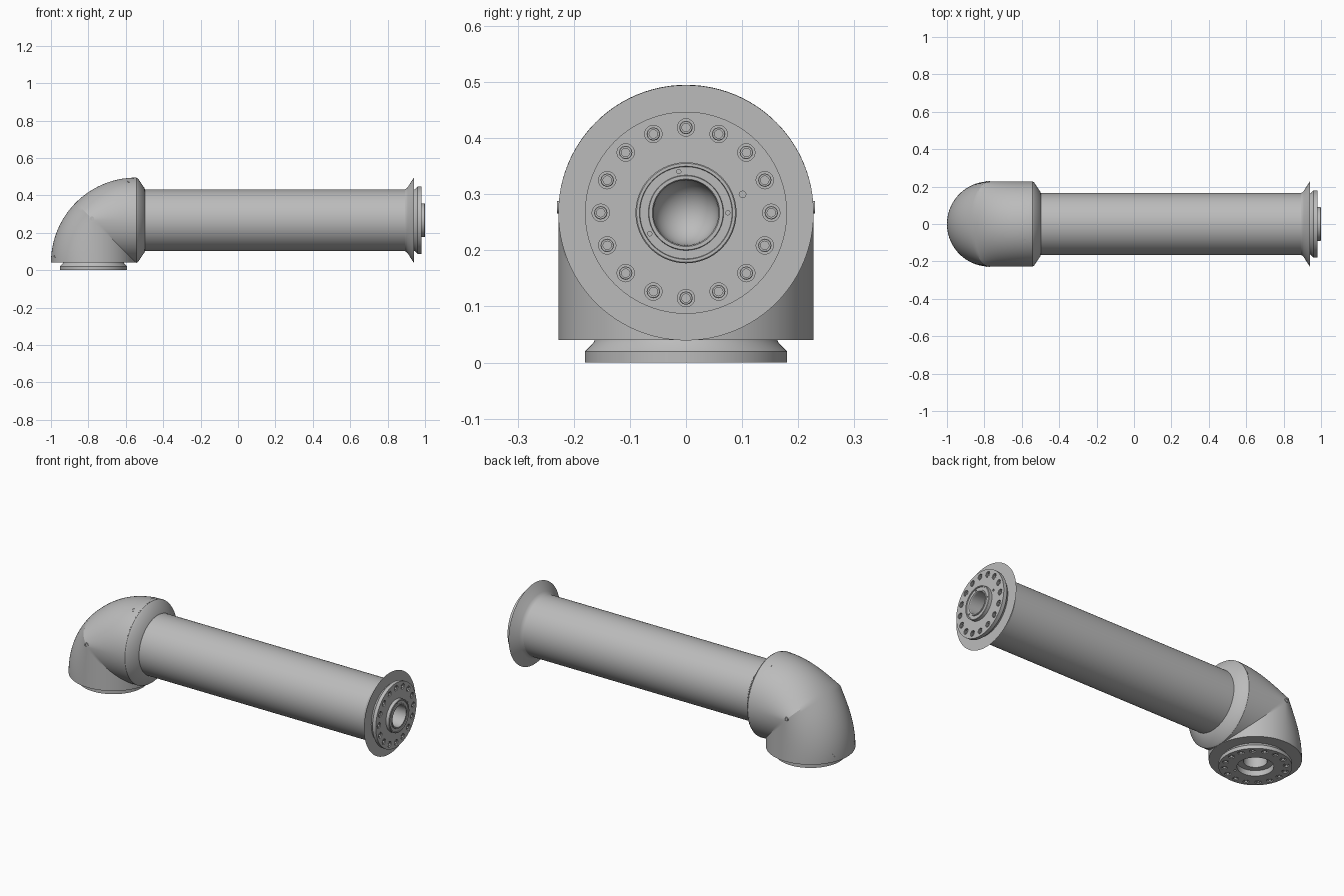
import bpy, bmesh, math
from mathutils import Matrix, Vector

if "Cube" in bpy.data.objects:
    bpy.data.objects.remove(bpy.data.objects["Cube"])

R = 0.2275            # elbow radius
AX = 0.267            # height of the horizontal axis
CX, CZ = -0.545, 0.04 # bend centre of the elbow
VX = CX - R           # x of the vertical axis

grey = bpy.data.materials.new("light_grey")
grey.diffuse_color = (0.5, 0.5, 0.5, 1)
grey.use_nodes = True
grey.node_tree.nodes["Principled BSDF"].inputs["Base Color"].default_value = grey.diffuse_color

ALONG_X = Matrix.Rotation(math.pi / 2, 4, 'Y')     # local z -> +x
DOWN = Matrix.Rotation(math.pi, 4, 'X')            # local z -> -z


def finish(bm, name, mat=Matrix(), fix=True, smooth=True):
    if fix:
        bmesh.ops.recalc_face_normals(bm, faces=bm.faces)
    bm.transform(mat)
    me = bpy.data.meshes.new(name)
    bm.to_mesh(me)
    bm.free()
    me.materials.append(grey)
    ob = bpy.data.objects.new(name, me)
    bpy.context.collection.objects.link(ob)
    if smooth:
        shade(ob)
    return ob


def shade(ob):
    bpy.ops.object.select_all(action='DESELECT')
    ob.select_set(True)
    bpy.context.view_layer.objects.active = ob
    bpy.ops.object.shade_smooth_by_angle(angle=math.radians(25))


def lathe(name, profile, mat=Matrix(), n=96, closed=False):
    """Spin (radius, height) points about local z; outer side keeps outward normals when heights rise."""
    bm = bmesh.new()
    rings = []
    for r, h in profile:
        if r == 0:
            rings.append([bm.verts.new((0, 0, h))] * n)
        else:
            rings.append([bm.verts.new((r * math.cos(2 * math.pi * i / n),
                                        r * math.sin(2 * math.pi * i / n), h)) for i in range(n)])
    pairs = list(zip(rings, rings[1:])) + ([(rings[-1], rings[0])] if closed else [])
    for a, b in pairs:
        for i in range(n):
            j = (i + 1) % n
            vs = list(dict.fromkeys((a[i], a[j], b[j], b[i])))
            bm.faces.new(vs)
    return finish(bm, name, mat, fix=closed)


# Elbow: mitred cylinders on the inside of the bend, rounded dome on the outside
def elbow():
    bm = bmesh.new()
    n, steps, rings = 96, 48, []
    for s in range(steps + 1):
        t = math.pi / 2 * s / steps
        m = max(math.cos(t), math.sin(t))
        side = R / m
        ring = []
        for i in range(n):
            p = 2 * math.pi * i / n
            c = math.cos(p)
            d = R * (1 - c) / m if c >= 0 else side - (2 * R - side) * c
            ring.append(bm.verts.new((CX - d * math.cos(t), R * math.sin(p), CZ + d * math.sin(t))))
        rings.append(ring)
    for a, b in zip(rings, rings[1:]):
        for i in range(n):
            j = (i + 1) % n
            bm.faces.new((a[i], a[j], b[j], b[i]))
    bmesh.ops.remove_doubles(bm, verts=bm.verts, dist=1e-5)
    bmesh.ops.dissolve_degenerate(bm, edges=bm.edges, dist=1e-5)
    bmesh.ops.recalc_face_normals(bm, faces=bm.faces)
    # make sure the shell faces outward
    top = max(bm.faces, key=lambda f: f.calc_center_median().z)
    if top.normal.z < 0:
        bmesh.ops.reverse_faces(bm, faces=bm.faces)
    return finish(bm, "elbow", fix=False)


elbow()
lathe("elbow_underside", [(0.1, 0), (R, 0)],
      Matrix.Translation((VX, 0, CZ)))
bpy.data.objects["elbow_underside"].data.flip_normals()

# Arm tube with tapered shoulder and flared end collar
lathe("arm_tube", [(R, CX), (R, -0.542), (0.222, -0.534), (0.172, -0.5), (0.165, -0.498),
                   (0.165, 0.892), (0.169, 0.9), (0.178, 0.908), (R, 0.94), (0.1, 0.94)],
      Matrix.Translation((0, 0, AX)) @ ALONG_X)


def cylinder_into(bm, r, x, y, z0, z1, n):
    bmesh.ops.create_cone(bm, cap_ends=True, segments=n, radius1=r, radius2=r, depth=z1 - z0,
                          matrix=Matrix.Translation((x, y, (z0 + z1) / 2)))


def polar(r, deg):
    return r * math.cos(math.radians(deg)), r * math.sin(math.radians(deg))


# Bolted flange with a ring of recessed socket screws, face at local z = 0
def flange(name, mat, hub):
    if hub:
        face = [(0.09, 0), (0.09, 0.018), (0.088, 0.02), (0.083, 0.02), (0.082, 0.016),
                (0.067, 0.016), (0.066, 0.02), (0.06, 0.02), (0.058, 0.016)]
    else:
        face = [(0.09, 0), (0.09, -0.03), (0.058, -0.03)]
    ob = lathe(name, [(0.058, -0.04), (0.163, -0.04), (0.165, -0.035), (0.18, -0.02),
                      (0.18, 0)] + face, closed=True)
    bm = bmesh.new()
    spots = [polar(0.152, 22.5 * i) for i in range(16)]
    for x, y in spots:
        cylinder_into(bm, 0.0155, x, y, -0.015, 0.05, 20)
    cylinder_into(bm, 0.006, *polar(0.106, 108 if hub else 60), -0.012, 0.05, 12)
    if hub:
        for a in (90, 190, 300):
            cylinder_into(bm, 0.004, *polar(0.0745, a), 0.008, 0.05, 10)
    cutter = finish(bm, "hole_cutter", smooth=False)
    cutter.hide_render = True
    mod = ob.modifiers.new("holes", 'BOOLEAN')
    mod.operation, mod.solver, mod.object = 'DIFFERENCE', 'EXACT', cutter
    bpy.context.view_layer.objects.active = ob
    bpy.ops.object.modifier_apply(modifier=mod.name)
    bpy.data.objects.remove(cutter)
    ob.data.transform(mat)
    shade(ob)
    # socket screws sitting in the holes
    for x, y in spots:
        lathe(name + "_screw", [(0.012, -0.015), (0.012, -0.003), (0.011, -0.002),
                                (0.0075, -0.002), (0.0075, -0.01), (0, -0.01)],
              mat @ Matrix.Translation((x, y, 0)), n=12)
    # domed bore
    top = 0.016 if hub else -0.03
    dome = [(0.058 * math.cos(a), -0.1 - 0.058 * math.sin(a))
            for a in (math.pi / 16 * k for k in range(8))]
    lathe(name + "_bore", [(0.058, top)] + dome + [(0, -0.158)], mat, n=64)


flange("end_flange", Matrix.Translation((0.98, 0, AX)) @ ALONG_X, True)
flange("base_flange", Matrix.Translation((VX, 0, 0)) @ DOWN, False)


# Small cover screws and the seam strip on the elbow
def cover_screw(pos, normal):
    rot = Vector(normal).to_track_quat('Z', 'Y').to_matrix().to_4x4()
    lathe("cover_screw", [(0.011, -0.008), (0.011, 0.002), (0.007, 0.002),
                          (0.007, -0.001), (0, -0.001)],
          Matrix.Translation(pos) @ rot, n=16)


h = math.sqrt(R * R - 0.09 ** 2)
for s in (-1, 1):
    cover_screw((VX - 0.008, s * R, 0.277), (0, s, 0))
    cover_screw((-0.583, s * 0.09, AX + h - 0.003), (0, s * 0.09, h))
    cover_screw((VX - h + 0.003, s * 0.09, 0.075), (-h, s * 0.09, 0.02))

bm = bmesh.new()
half = math.asin(0.095 / R)
rows = []
for i in range(17):
    a = -half + 2 * half * i / 16
    rows.append([bm.verts.new((x, (R + 0.002) * math.sin(a), AX + (R + 0.002) * math.cos(a)))
                 for x in (-0.562, -0.557)])
for a, b in zip(rows, rows[1:]):
    bm.faces.new((a[0], a[1], b[1], b[0]))
finish(bm, "seam_strip", fix=False)
